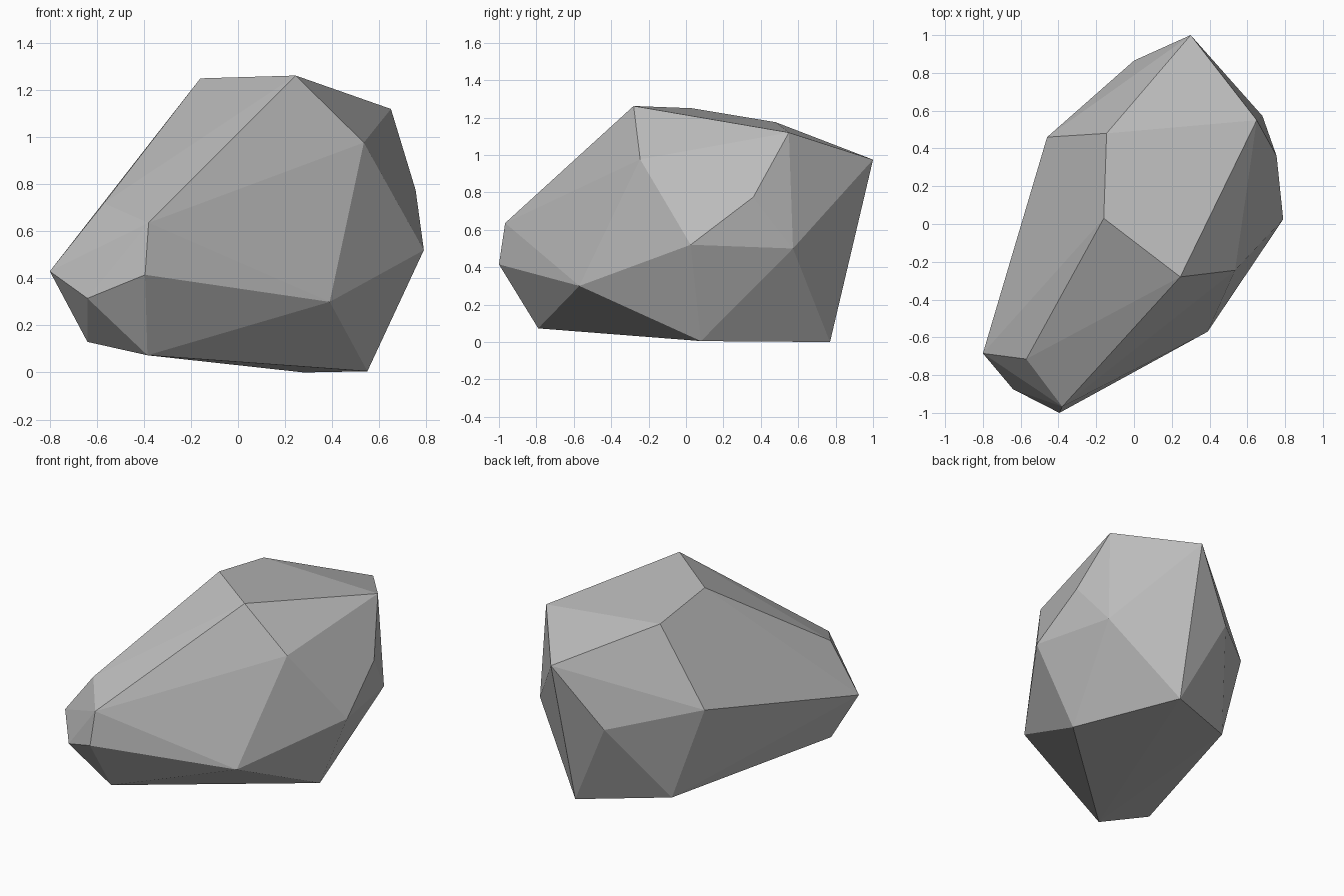
import bpy
import bmesh
from math import radians
from mathutils import Vector

# Remove the default object
default_cube = bpy.data.objects.get("Cube")
if default_cube:
    bpy.data.objects.remove(default_cube, do_unlink=True)


def make_material(name, colour):
    """One flat colour, shown in the viewport and in a render."""
    material = bpy.data.materials.new(name)
    material.use_nodes = True
    material.diffuse_color = colour
    shader = next(n for n in material.node_tree.nodes if n.type == "BSDF_PRINCIPLED")
    shader.inputs["Base Color"].default_value = colour
    shader.inputs["Roughness"].default_value = 0.9
    return material


def make_boulder(name, corners, material):
    """Wrap the corner points in a convex faceted skin."""
    bm = bmesh.new()
    for corner in corners:
        bm.verts.new(Vector(corner))
    bmesh.ops.convex_hull(bm, input=bm.verts[:])
    # Merge triangles that lie in nearly the same plane
    bmesh.ops.dissolve_limit(bm, angle_limit=radians(2), verts=bm.verts[:], edges=bm.edges[:])
    bmesh.ops.recalc_face_normals(bm, faces=bm.faces[:])
    for face in bm.faces:
        face.smooth = False
    mesh = bpy.data.meshes.new(name)
    bm.to_mesh(mesh)
    bm.free()
    mesh.materials.append(material)
    boulder = bpy.data.objects.new(name, mesh)
    bpy.context.collection.objects.link(boulder)
    return boulder


# Blunt low nose at the front
nose = [
    (-.8, -.685, .43), (-.57, -.715, .72), (-.64, -.875, .315),
    (-.64, -.62, .13), (-.38, -.967, .636), (-.395, -1, .415),
]
# Underside corners
underside = [
    (-.385, -.79, .073), (.55, .08, .005), (.28, .77, 0), (-.26, .52, .06),
]
# Crown ridge
crown = [
    (.245, -.28, 1.262), (-.16, .03, 1.25), (-.145, .48, 1.175),
    (.3, 1, .975), (.65, .55, 1.12),
]
# Flanks on both sides
flanks = [
    (.39, -.57, .3), (.79, .025, .52), (.535, -.245, .977), (.755, .36, .775),
    (.68, .572, .5), (-.46, .46, .675), (0, .865, .573),
]

stone_grey = make_material("stone grey", (.5, .5, .5, 1))
make_boulder("boulder", nose + underside + crown + flanks, stone_grey)
